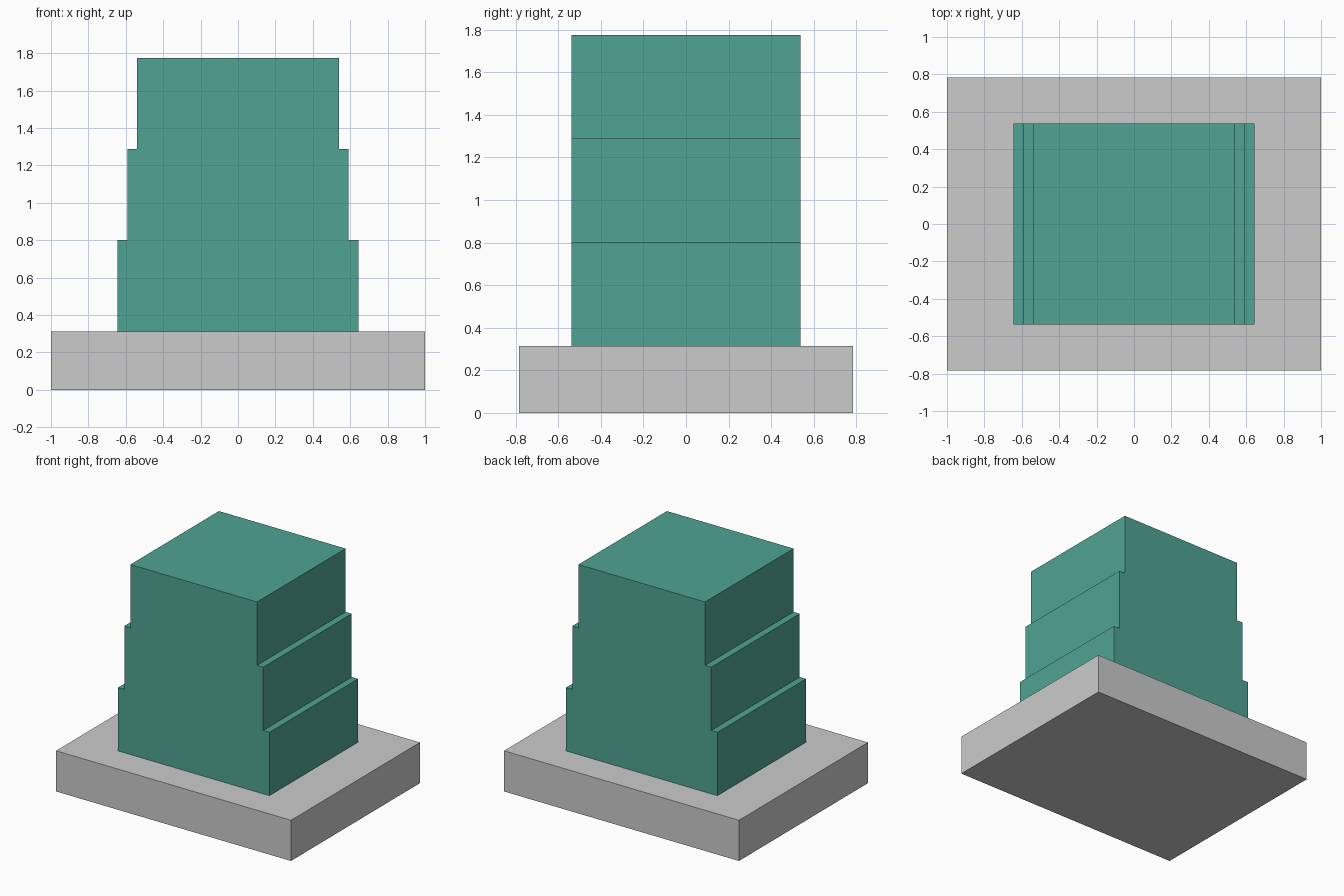
import bpy, bmesh

if "Cube" in bpy.data.objects:
    bpy.data.objects.remove(bpy.data.objects["Cube"])

BASE_TOP = 0.313
STEP = 0.4875
HALF_WIDTHS = [0.644, 0.5915, 0.539]
TOWER_HALF_DEPTH = 0.538


def extrude_profile(name, points, half_depth):
    """Extrude an x-z outline symmetrically along y."""
    bm = bmesh.new()
    face = bm.faces.new([bm.verts.new((x, -half_depth, z)) for x, z in points])
    result = bmesh.ops.extrude_face_region(bm, geom=[face], use_keep_orig=True)
    moved = [v for v in result["geom"] if isinstance(v, bmesh.types.BMVert)]
    bmesh.ops.translate(bm, verts=moved, vec=(0, 2 * half_depth, 0))
    bmesh.ops.recalc_face_normals(bm, faces=bm.faces)
    mesh = bpy.data.meshes.new(name)
    bm.to_mesh(mesh)
    bm.free()
    obj = bpy.data.objects.new(name, mesh)
    bpy.context.collection.objects.link(obj)
    return obj


# Base slab
extrude_profile("base_slab", [(-1, 0), (1, 0), (1, BASE_TOP), (-1, BASE_TOP)], 0.784)

# Stepped block: right side outline, mirrored for the left
right = []
for i, w in enumerate(HALF_WIDTHS):
    right += [(w, BASE_TOP + i * STEP), (w, BASE_TOP + (i + 1) * STEP)]
left = [(-x, z) for x, z in reversed(right)]
block = extrude_profile("stepped_block", right + left, TOWER_HALF_DEPTH)

# Teal colour
teal = bpy.data.materials.new("teal")
teal.diffuse_color = (0.08, 0.37, 0.30, 1)
teal.use_nodes = True
teal.node_tree.nodes["Principled BSDF"].inputs["Base Color"].default_value = teal.diffuse_color
block.data.materials.append(teal)
